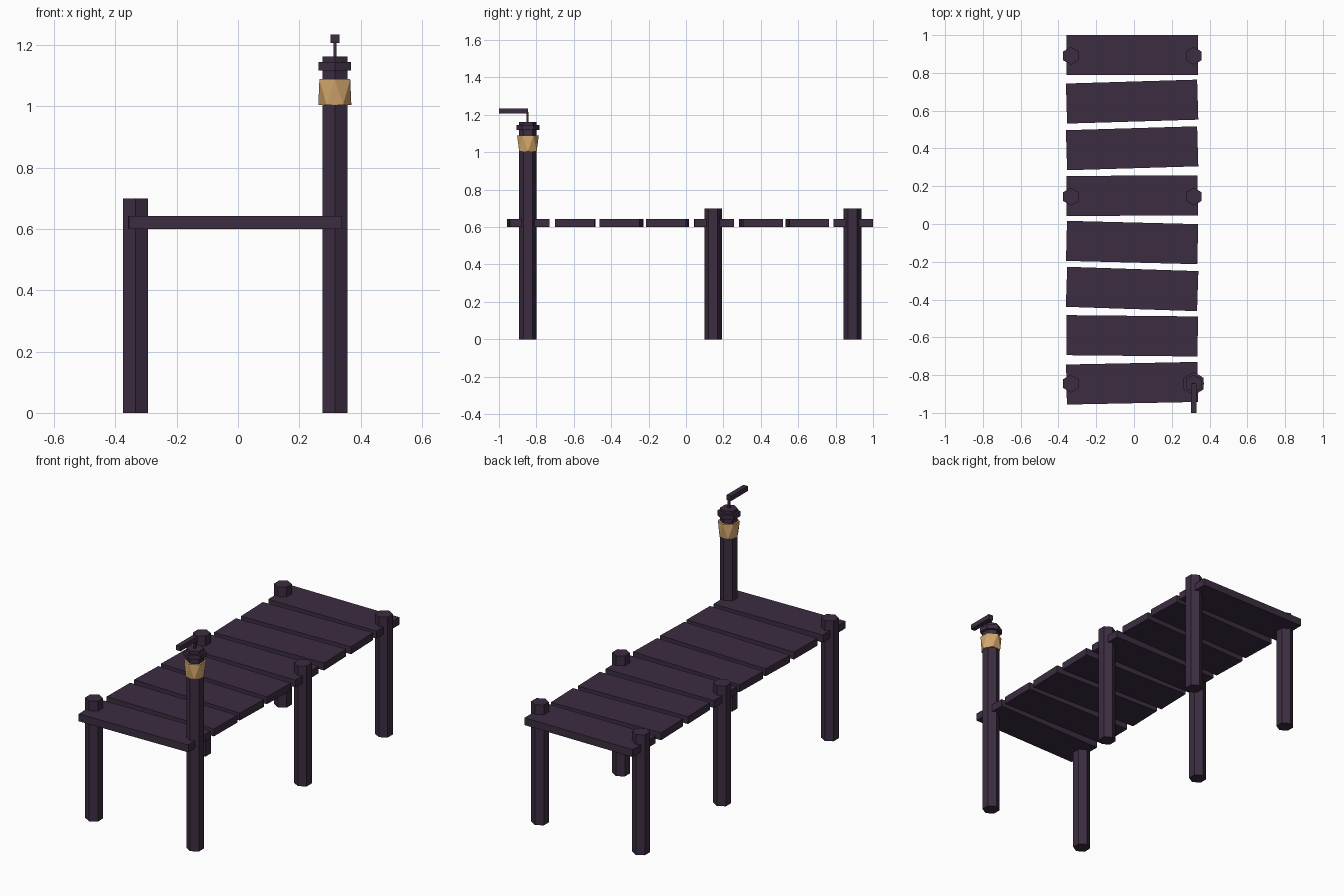
import bpy
import bmesh
import math

cube = bpy.data.objects.get("Cube")
if cube:
    bpy.data.objects.remove(cube, do_unlink=True)


def make_material(name, rgb):
    mat = bpy.data.materials.new(name)
    mat.use_nodes = True
    mat.diffuse_color = (*rgb, 1)
    mat.node_tree.nodes["Principled BSDF"].inputs["Base Color"].default_value = (*rgb, 1)
    return mat


wood = make_material("dark purple wood", (0.045, 0.026, 0.053))
gold = make_material("warm lantern gold", (0.66, 0.39, 0.155))


def finish(name, bm, mat, location=(0, 0, 0), turn=0):
    bmesh.ops.recalc_face_normals(bm, faces=bm.faces)
    mesh = bpy.data.meshes.new(name)
    bm.to_mesh(mesh)
    bm.free()
    mesh.materials.append(mat)
    obj = bpy.data.objects.new(name, mesh)
    obj.location = location
    obj.rotation_euler.z = turn
    bpy.context.collection.objects.link(obj)
    return obj


def box(name, size, location, turn=0):
    bm = bmesh.new()
    bmesh.ops.create_cube(bm, size=1)
    bmesh.ops.scale(bm, vec=size, verts=bm.verts)
    return finish(name, bm, wood, location, turn)


def ring(bm, radius, z, turn):
    """Six vertices around the z axis."""
    angles = [turn + math.radians(60 * i) for i in range(6)]
    return [bm.verts.new((radius * math.cos(a), radius * math.sin(a), z)) for a in angles]


def hex_prism(name, radius, x, y, bottom, top):
    bm = bmesh.new()
    low = ring(bm, radius, bottom, math.pi / 6)
    high = ring(bm, radius, top, math.pi / 6)
    bm.faces.new(low)
    bm.faces.new(high)
    for i in range(6):
        j = (i + 1) % 6
        bm.faces.new((low[i], low[j], high[j], high[i]))
    return finish(name, bm, wood, (x, y, 0))


LEFT, RIGHT, FRONT = 0.316, -0.334, -0.845

# Support posts, with the front left one carrying the lantern
for row, y in (("front", FRONT), ("middle", 0.145), ("back", 0.89)):
    for side, x in (("left", LEFT), ("right", RIGHT)):
        tall = row == "front" and side == "left"
        name = "lantern_post" if tall else f"{row}_{side}_post"
        hex_prism(name, 0.047, x, y, 0, 1.163 if tall else 0.7)

# Deck planks, each slightly askew: centre y and slope
planks = [(-0.843, 0.02), (-0.592, -0.01), (-0.344, -0.033), (-0.098, -0.025),
          (0.15, 0.005), (0.401, 0.03), (0.648, 0.03), (0.895, 0)]
for number, (y, slope) in enumerate(planks, 1):
    box(f"plank_{number}", (0.695, 0.212, 0.043), (-0.01, y, 0.6215), math.atan(slope))

# Faceted lantern band: two offset rings joined by triangles
bm = bmesh.new()
low = ring(bm, 0.054, 1.005, 0)
high = ring(bm, 0.058, 1.09, math.pi / 6)
bm.faces.new(low)
bm.faces.new(high)
for i in range(6):
    j = (i + 1) % 6
    bm.faces.new((low[i], low[j], high[i]))
    bm.faces.new((low[j], high[j], high[i]))
finish("lantern_band", bm, gold, (LEFT, FRONT, 0))

# Cap collar, rod and forward arm on the lantern post
hex_prism("lantern_collar", 0.061, LEFT, FRONT, 1.118, 1.146)
box("lantern_rod", (0.01, 0.01, 0.06), (LEFT, FRONT - 0.002, 1.185))
box("lantern_arm", (0.029, 0.155, 0.028), (LEFT, -0.9225, 1.221))
